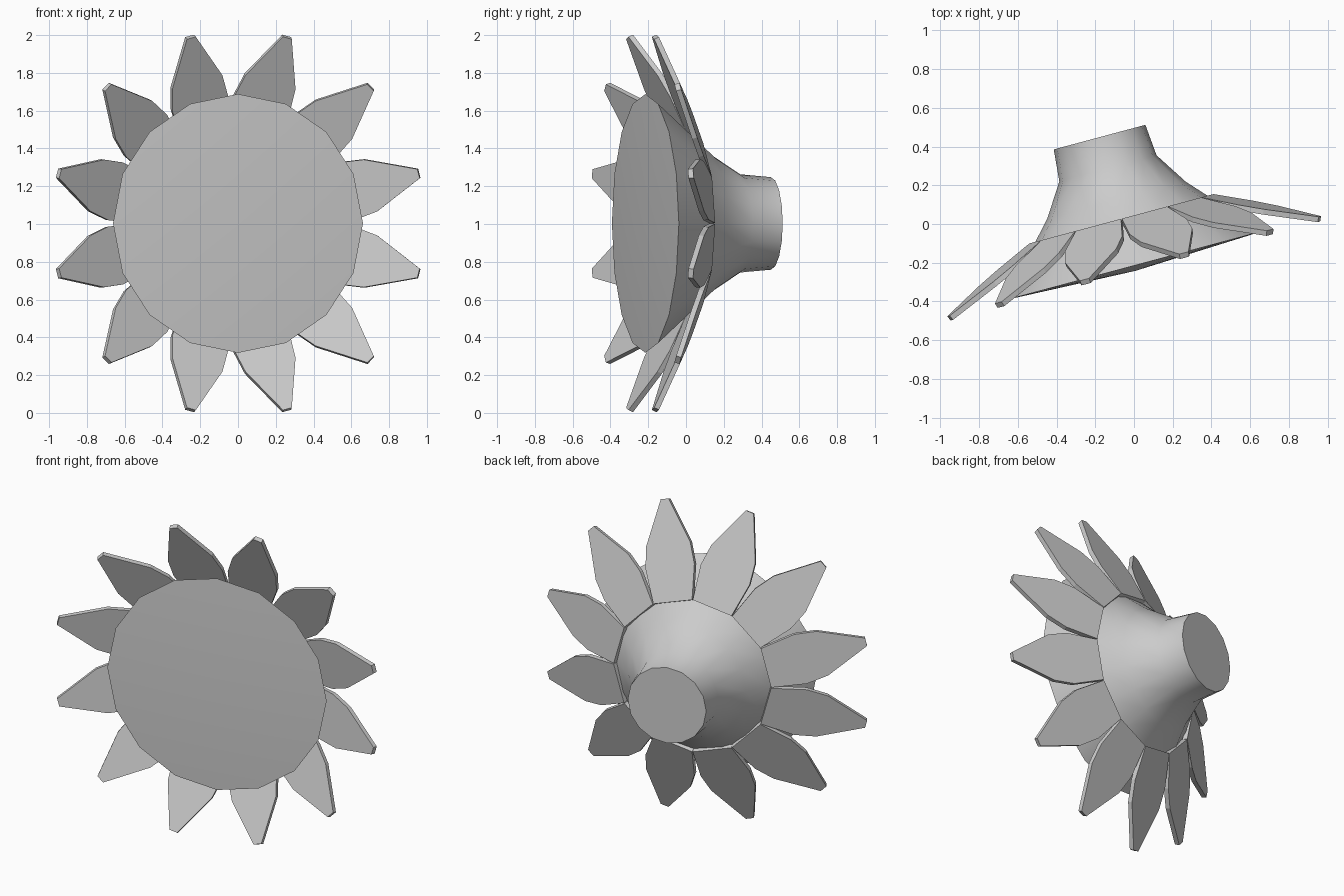
import bpy, bmesh, math
from mathutils import Matrix, Vector

if "Cube" in bpy.data.objects:
    bpy.data.objects.remove(bpy.data.objects["Cube"])

grey = bpy.data.materials.new("plain grey")
grey.diffuse_color = (0.6, 0.6, 0.6, 1)
grey.use_nodes = True
grey.node_tree.nodes["Principled BSDF"].inputs["Base Color"].default_value = grey.diffuse_color

# the whole flower is turned 15 degrees about z; local +y is the stem direction
PLACE = Matrix.Translation((0, -0.215, 1.003)) @ Matrix.Rotation(math.radians(15), 4, 'Z')


def finish(bm, name):
    bmesh.ops.recalc_face_normals(bm, faces=bm.faces[:])
    me = bpy.data.meshes.new(name)
    bm.to_mesh(me)
    bm.free()
    me.transform(PLACE)
    me.materials.append(grey)
    ob = bpy.data.objects.new(name, me)
    bpy.context.collection.objects.link(ob)
    return ob


def lathe(name, profile, sides, apex=None):
    """Rings of (radius, y) round the local y axis, closed at both ends."""
    bm = bmesh.new()
    rings = []
    for r, y in profile:
        rings.append([bm.verts.new((r * math.sin(2 * math.pi * i / sides), y,
                                    r * math.cos(2 * math.pi * i / sides)))
                      for i in range(sides)])
    for a, b in zip(rings, rings[1:]):
        for i in range(sides):
            j = (i + 1) % sides
            bm.faces.new((a[i], a[j], b[j], b[i]))
    bm.faces.new(rings[-1])
    tip = bm.verts.new((0, apex, 0))
    for i in range(sides):
        bm.faces.new((rings[0][i], rings[0][(i + 1) % sides], tip))
    return finish(bm, name)


# domed flower face, flaring back and stem
head = lathe("flower_head", [(0.685, 0), (0.47, 0.24), (0.37, 0.35),
                             (0.26, 0.52), (0.245, 0.687)], 16, apex=-0.028)
bpy.ops.object.select_all(action='DESELECT')
head.select_set(True)
bpy.context.view_layer.objects.active = head
bpy.ops.object.shade_smooth_by_angle(angle=math.radians(35))

# twelve flat pointed petals, tilted forward
OUTLINE = [(0.47, 0.125), (0.66, 0.158), (0.78, 0.142), (1.022, 0.025)]  # radius, half width
SLOPE = -0.46
normal = Vector((0, 1, -SLOPE)).normalized() * 0.014
bm = bmesh.new()
for k in range(12):
    turn = Matrix.Rotation(math.radians(15 + 30 * k), 4, 'Y')
    points = [(w, r) for r, w in OUTLINE] + [(-w, r) for r, w in reversed(OUTLINE)]
    sheets = []
    for side in (-1, 1):
        sheets.append([bm.verts.new(turn @ (Vector((w, 0.238 + SLOPE * (r - 0.47), r)) + normal * side))
                       for w, r in points])
    front, back = sheets
    bm.faces.new(front)
    bm.faces.new(back[::-1])
    n = len(points)
    for i in range(n):
        j = (i + 1) % n
        bm.faces.new((front[i], front[j], back[j], back[i]))
finish(bm, "petals")
